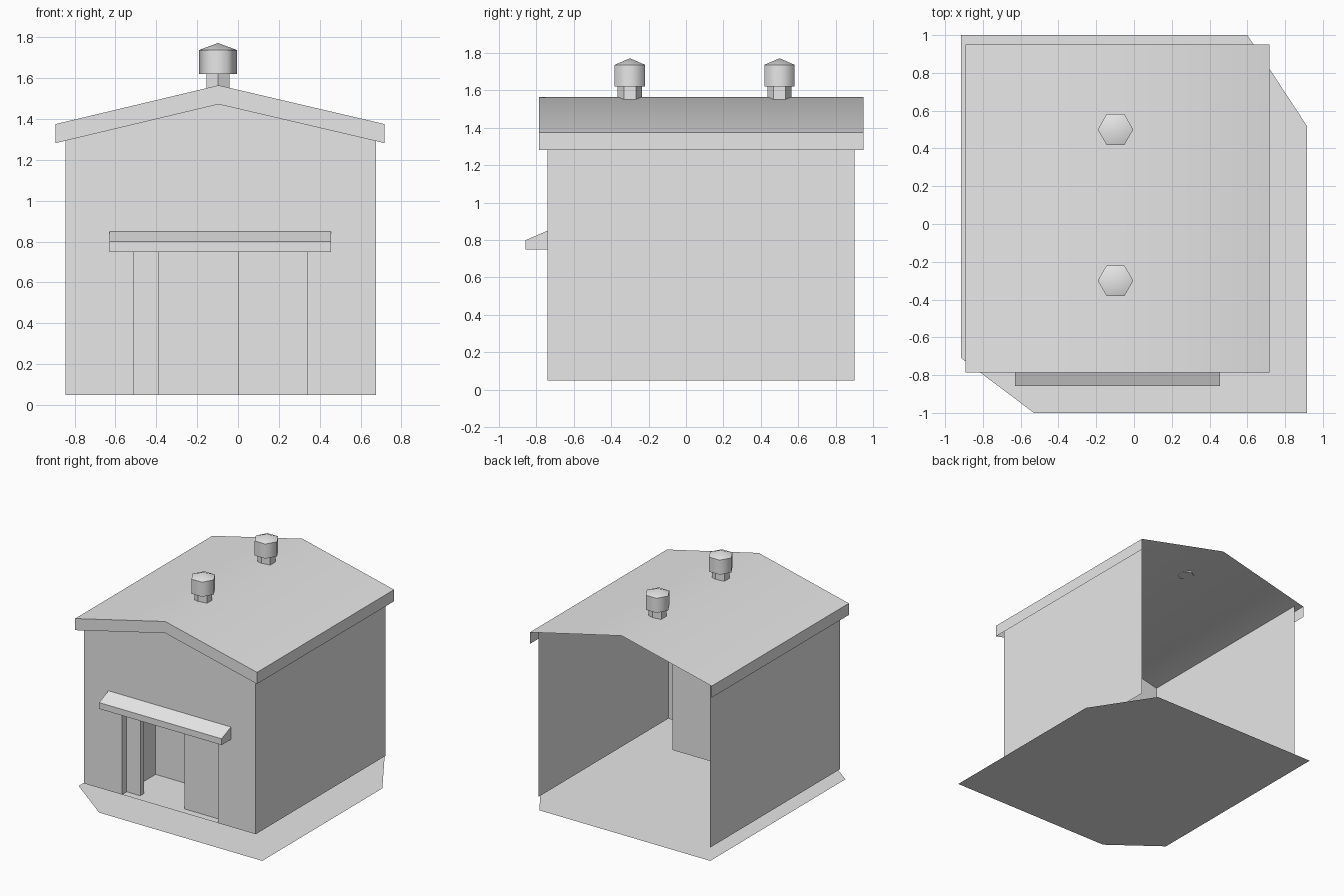
import bpy, bmesh
from math import radians
from mathutils import Matrix

cube = bpy.data.objects.get("Cube")
if cube:
    bpy.data.objects.remove(cube, do_unlink=True)

grey = bpy.data.materials.new("plain_grey")
grey.use_nodes = True
COLOUR = (0.8, 0.8, 0.8, 1)
grey.diffuse_color = COLOUR
grey.node_tree.nodes["Principled BSDF"].inputs["Base Color"].default_value = COLOUR


def finish(name, bm, smooth=None):
    """Turn a bmesh into a named grey object, optionally smooth by angle."""
    mesh = bpy.data.meshes.new(name)
    bm.to_mesh(mesh)
    bm.free()
    mesh.materials.append(grey)
    obj = bpy.data.objects.new(name, mesh)
    bpy.context.collection.objects.link(obj)
    if smooth:
        bpy.ops.object.select_all(action='DESELECT')
        obj.select_set(True)
        bpy.context.view_layer.objects.active = obj
        bpy.ops.object.shade_smooth_by_angle(angle=radians(smooth))
    return obj


def sheets(name, polygons, smooth=None):
    """Thin surfaces from point loops, welded where they meet."""
    bm = bmesh.new()
    for points in polygons:
        bm.faces.new([bm.verts.new(p) for p in points])
    bmesh.ops.remove_doubles(bm, verts=bm.verts[:], dist=0.0005)
    return finish(name, bm, smooth)


def extrude_x(name, profile, x0, x1):
    """Closed solid from a (y, z) profile swept along x."""
    bm = bmesh.new()
    face = bm.faces.new([bm.verts.new((x0, y, z)) for y, z in profile])
    out = bmesh.ops.extrude_face_region(bm, geom=[face])
    moved = [v for v in out["geom"] if isinstance(v, bmesh.types.BMVert)]
    bmesh.ops.translate(bm, verts=moved, vec=(x1 - x0, 0, 0))
    bmesh.ops.recalc_face_normals(bm, faces=bm.faces[:])
    return finish(name, bm)


def hex_part(name, x, y, z0, z1, r0, r1, turn=0, smooth=None, tip=None):
    """Six-sided tube, with an optional pointed top."""
    bm = bmesh.new()
    place = Matrix.Translation((x, y, (z0 + z1) / 2)) @ Matrix.Rotation(radians(turn), 4, 'Z')
    bmesh.ops.create_cone(bm, cap_ends=True, segments=6, radius1=r0, radius2=r1,
                          depth=z1 - z0, matrix=place)
    if tip:
        top = max(bm.faces, key=lambda f: f.calc_center_median().z)
        peak = bmesh.ops.poke(bm, faces=[top])["verts"][0]
        peak.co.z = tip
    return finish(name, bm, smooth)


# Main measures
FLOOR = 0.05
WL, WR, WF, WB = -0.845, 0.675, -0.74, 0.90      # walls
RL, RR, RF, RB = -0.893, 0.718, -0.785, 0.95     # roof
RIDGE_X, RIDGE_Z, EAVE_Z, FASCIA = -0.095, 1.565, 1.375, 0.093
DL, DR, DTOP, DBACK = -0.51, 0.34, 0.75, -0.315  # entrance recess


def under_roof(x):
    edge = RL if x < RIDGE_X else RR
    t = (x - RIDGE_X) / (edge - RIDGE_X)
    return RIDGE_Z + (EAVE_Z - RIDGE_Z) * t - 0.004


# Ground slab with two clipped corners
sheets("ground_plate", [[(-0.915, -0.71, 0), (-0.53, -1, 0), (0.915, -1, 0),
                         (0.915, 0.52, 0), (0.6, 1, 0), (-0.915, 1, 0)]])

# Walls: front gable with a door opening, two sides, open back
front = [(WL, FLOOR), (DL, FLOOR), (DL, DTOP), (DR, DTOP), (DR, FLOOR), (WR, FLOOR),
         (WR, under_roof(WR)), (RIDGE_X, RIDGE_Z - 0.004), (WL, under_roof(WL))]
sheets("front_wall", [[(x, WF, z) for x, z in front]])
for name, x, order in (("left_wall", WR, (WF, WB)), ("right_wall", WL, (WB, WF))):
    a, b = order
    top = under_roof(x)
    sheets(name, [[(x, a, FLOOR), (x, b, FLOOR), (x, b, top), (x, a, top)]])

# Recessed entrance: sides, back, floor and ceiling
plan = [(DL, WF), (DL, DBACK), (DR, DBACK), (DR, WF)]
recess = [[(*p, FLOOR), (*q, FLOOR), (*q, DTOP), (*p, DTOP)] for p, q in zip(plan, plan[1:])]
recess.append([(*p, FLOOR) for p in reversed(plan)])
recess.append([(*p, DTOP) for p in plan])
sheets("entrance_recess", recess)

# Door slabs either side of the gap
slab = [(-0.68, FLOOR), (-0.63, FLOOR), (-0.63, DTOP), (-0.68, DTOP)]
extrude_x("left_door", slab, 0, DR)
extrude_x("right_door", slab, DL, -0.39)

# Awning over the entrance
extrude_x("awning", [(WF, 0.75), (-0.857, 0.75), (-0.857, 0.80), (WF, 0.85)], -0.63, 0.455)

# Roof skin with fascia on the front and both eaves
line = [(RL, EAVE_Z), (RIDGE_X, RIDGE_Z), (RR, EAVE_Z)]
roof = []
for (xa, za), (xb, zb) in zip(line, line[1:]):
    roof.append([(xa, RF, za), (xb, RF, zb), (xb, RB, zb), (xa, RB, za)])
    roof.append([(xa, RF, za - FASCIA), (xb, RF, zb - FASCIA), (xb, RF, zb), (xa, RF, za)])
for x, a, b in ((RR, RF, RB), (RL, RB, RF)):
    low = EAVE_Z - FASCIA
    roof.append([(x, a, low), (x, b, low), (x, b, EAVE_Z), (x, a, EAVE_Z)])
sheets("roof", roof, smooth=30)

# Two roof vents on the ridge
for place, y in (("front", -0.3), ("back", 0.5)):
    hex_part(place + "_vent_pipe", -0.098, y, 1.552, 1.625, 0.065, 0.065)
    hex_part(place + "_vent_cap", -0.098, y, 1.62, 1.737, 0.094, 0.094,
             turn=30, smooth=62, tip=1.772)
